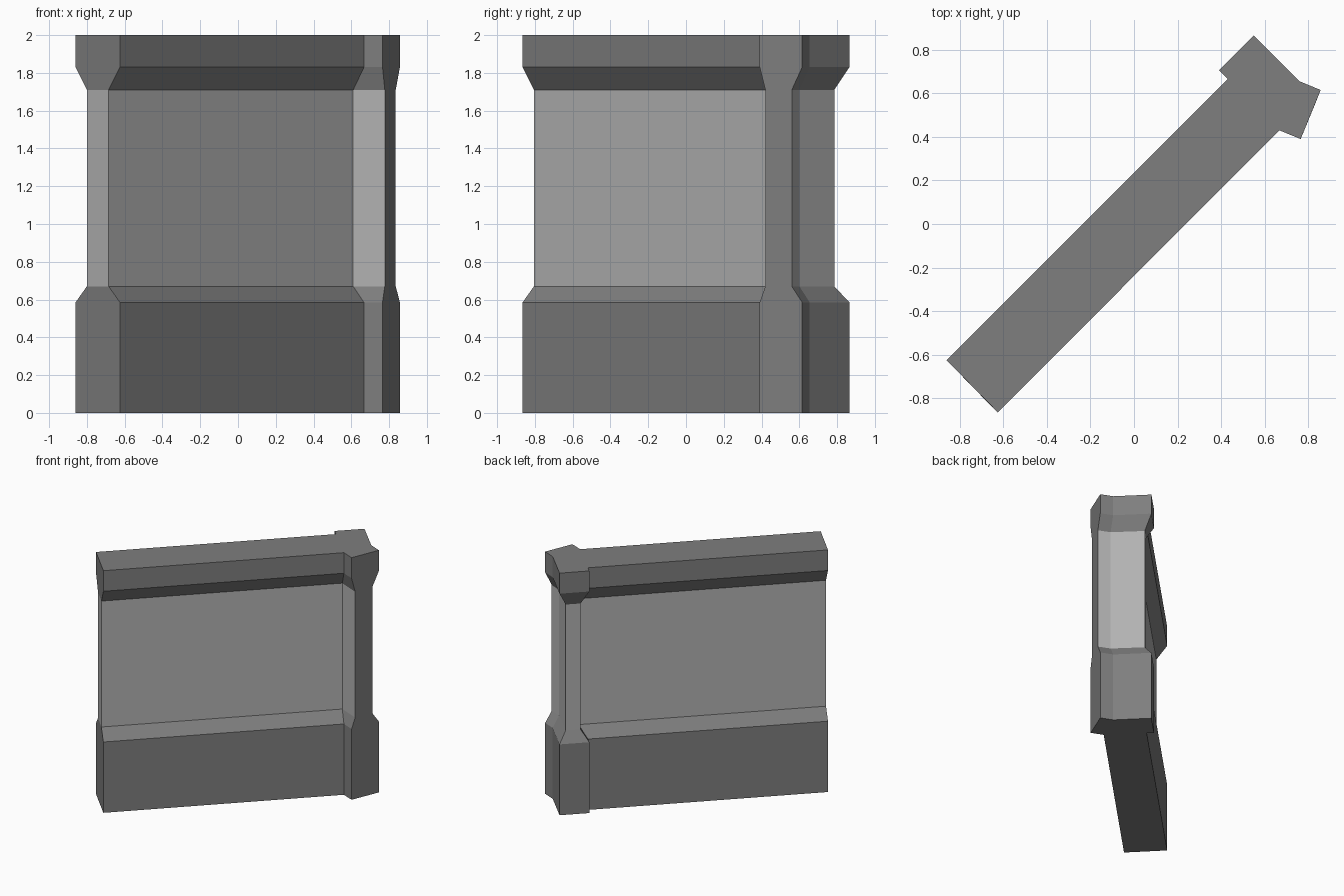
import bpy
import bmesh

cube = bpy.data.objects.get("Cube")
if cube:
    bpy.data.objects.remove(cube, do_unlink=True)


def make_material(name, grey):
    mat = bpy.data.materials.new(name)
    mat.use_nodes = True
    colour = (grey, grey, grey, 1)
    mat.diffuse_color = colour
    mat.node_tree.nodes["Principled BSDF"].inputs["Base Color"].default_value = colour
    return mat


# Plan outlines: wall end, wall back, end post, wall front
wide = [(-.86, -.625), (.43, .665), (.39, .705), (.55, .865), (.76, .655),
        (.857, .615), (.765, .39), (.667, .43), (-.625, -.865)]
narrow = [(-.80, -.685), (.53, .645), (.47, .705), (.55, .785), (.74, .60),
          (.835, .56), (.777, .42), (.61, .49), (-.685, -.805)]
POST_END = 5  # outline edge forming the flat joining face of the post

# Plinth, recessed panel and coping as stacked rings
levels = [(0, wide), (.585, wide), (.67, narrow),
          (1.71, narrow), (1.83, wide), (2, wide)]
PANEL = 2  # band between the two chamfers

bm = bmesh.new()
rings = [[bm.verts.new((x, y, z)) for x, y in outline] for z, outline in levels]
bm.faces.new(rings[0])
bm.faces.new(rings[-1])
count = len(wide)
for band, (low, high) in enumerate(zip(rings, rings[1:])):
    for i in range(count):
        j = (i + 1) % count
        face = bm.faces.new((low[i], low[j], high[j], high[i]))
        # Pale stone in the recessed band, except on the joining face
        face.material_index = int(band == PANEL and i != POST_END)
bmesh.ops.recalc_face_normals(bm, faces=bm.faces)

mesh = bpy.data.meshes.new("wall_with_end_post")
bm.to_mesh(mesh)
bm.free()
mesh.materials.append(make_material("dark grey stone", .21))
mesh.materials.append(make_material("pale grey stone", .45))
wall = bpy.data.objects.new("wall_with_end_post", mesh)
bpy.context.collection.objects.link(wall)
